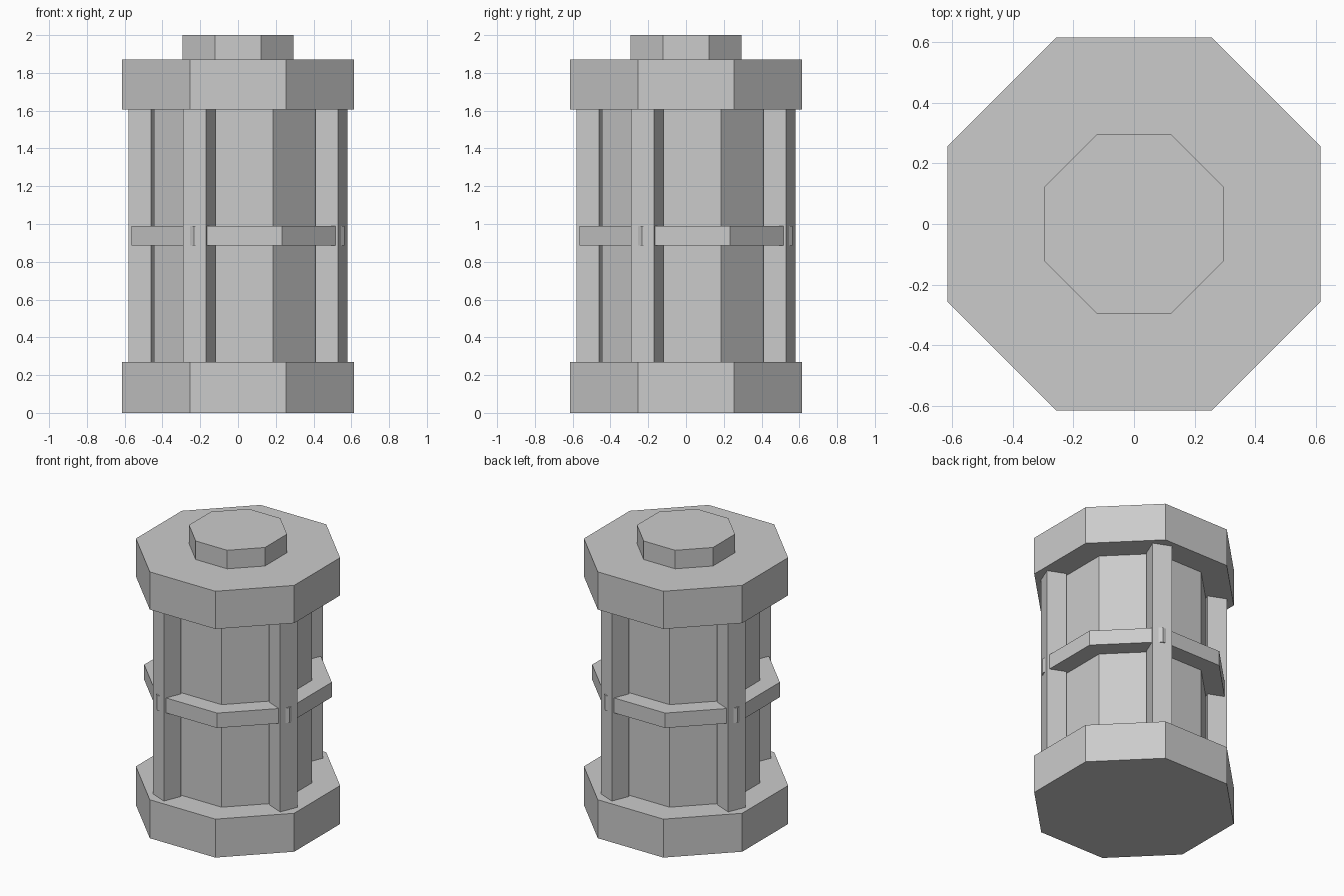
import bpy
from math import pi, cos, sin

cube = bpy.data.objects.get("Cube")
if cube:
    bpy.data.objects.remove(cube, do_unlink=True)

grey = bpy.data.materials.new("plain grey")
grey.use_nodes = True
COLOUR = (0.6, 0.6, 0.6, 1)
grey.diffuse_color = COLOUR
grey.node_tree.nodes["Principled BSDF"].inputs["Base Color"].default_value = COLOUR


def finish(name):
    obj = bpy.context.object
    obj.name = name
    obj.data.materials.append(grey)
    return obj


def octagon(name, apothem, bottom, top):
    """Eight-sided prism with a flat side facing the front."""
    bpy.ops.mesh.primitive_cylinder_add(
        vertices=8, radius=apothem / cos(pi / 8), depth=top - bottom,
        location=(0, 0, (bottom + top) / 2))
    obj = finish(name)
    # turn the mesh only if a corner, rather than a side, faces the front
    if any(abs(v.co.x) < 1e-4 for v in obj.data.vertices):
        obj.rotation_euler.z = pi / 8
    return obj


# Stacked eight-sided parts
octagon("base_cap", 0.615, 0, 0.27)
octagon("body", 0.445, 0.27, 1.605)
octagon("middle_band", 0.565, 0.885, 0.99)
octagon("top_cap", 0.615, 1.605, 1.87)
octagon("top_knob", 0.295, 1.87, 2)

# Square posts on every second corner of the body
for i in range(4):
    angle = -5 * pi / 8 + i * pi / 2
    bpy.ops.mesh.primitive_cube_add(
        size=1, location=(0.536 * cos(angle), 0.536 * sin(angle), 0.9375),
        rotation=(0, 0, angle))
    post = finish(f"post_{i + 1}")
    post.scale = (0.13, 0.13, 1.335)
